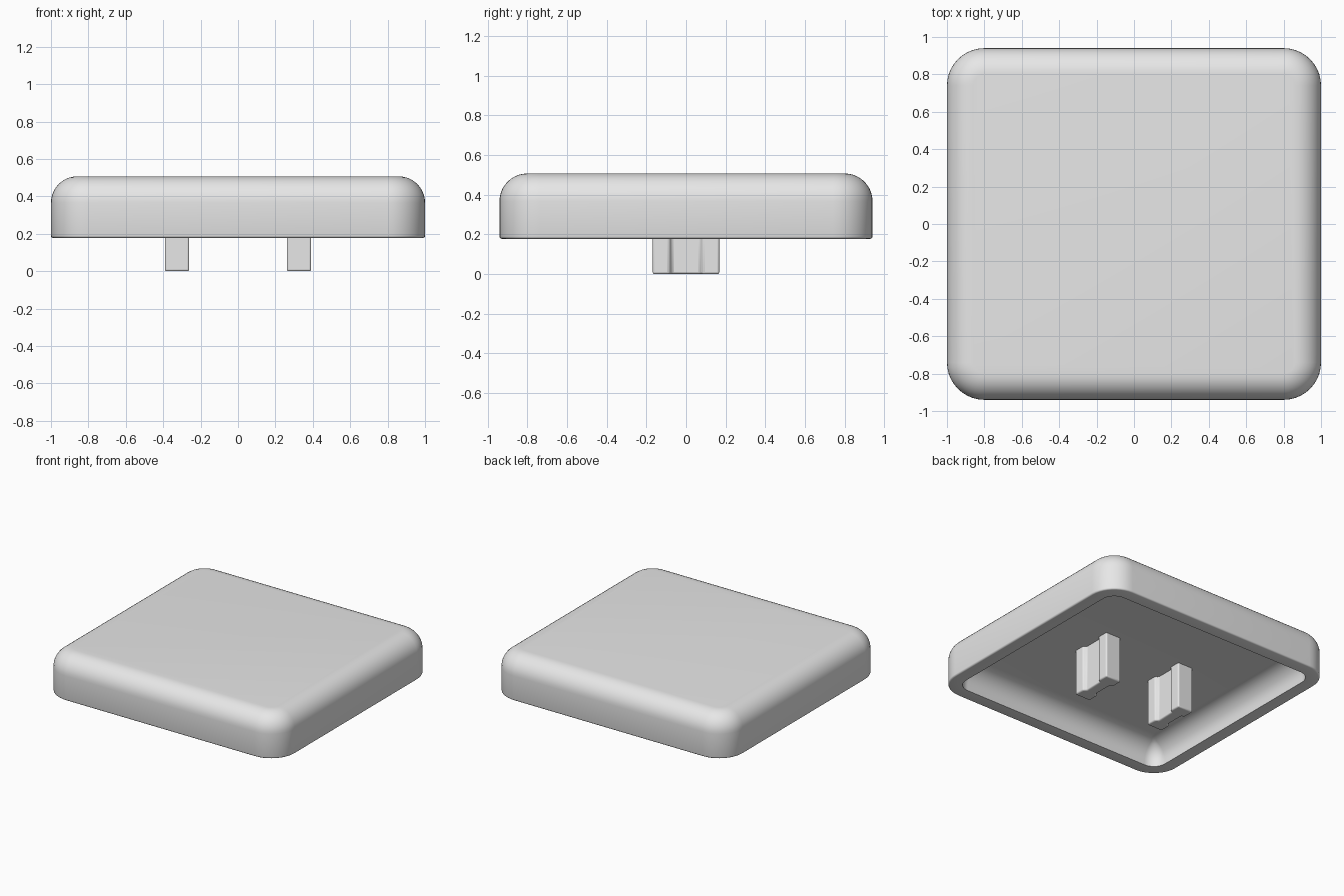
import bpy, bmesh, math

if "Cube" in bpy.data.objects:
    bpy.data.objects.remove(bpy.data.objects["Cube"])

grey = bpy.data.materials.new("grey_plastic")
grey.diffuse_color = (0.8, 0.8, 0.8, 1)
grey.use_nodes = True
grey.node_tree.nodes["Principled BSDF"].inputs["Base Color"].default_value = grey.diffuse_color

HX, HY, R = 1.0, 0.94, 0.2              # cap half sizes and corner radius
BOTTOM, TOP, CEILING = 0.178, 0.507, 0.35
WALL, FILLET, SOFT = 0.1, 0.14, 0.012


def ring(bm, inset, z, segs=10):
    """Rounded rectangle inset from the outer footprint."""
    hx, hy, r = HX - inset, HY - inset, max(R - inset, 0.02)
    verts = []
    for q, (sx, sy) in enumerate([(1, 1), (-1, 1), (-1, -1), (1, -1)]):
        for i in range(segs + 1):
            a = math.radians(90) * (q + i / segs)
            verts.append(bm.verts.new((sx * (hx - r) + r * math.cos(a),
                                       sy * (hy - r) + r * math.sin(a), z)))
    return verts


def finish(bm, name):
    bmesh.ops.recalc_face_normals(bm, faces=bm.faces)
    me = bpy.data.meshes.new(name)
    bm.to_mesh(me)
    bm.free()
    me.materials.append(grey)
    ob = bpy.data.objects.new(name, me)
    bpy.context.collection.objects.link(ob)
    return ob


def smooth(ob):
    bpy.ops.object.select_all(action='DESELECT')
    ob.select_set(True)
    bpy.context.view_layer.objects.active = ob
    bpy.ops.object.shade_smooth_by_angle(angle=math.radians(35))


def arc(radius, steps, start, end):
    for i in range(steps + 1):
        a = math.radians(start + (end - start) * i / steps)
        yield radius * (1 - math.cos(a)), radius * math.sin(a)


# Hollow cap: section runs from the ceiling, down the inner wall, up the outside
section = [(WALL + d, CEILING - FILLET + h) for d, h in arc(FILLET, 10, 90, 0)]
section += [(WALL, BOTTOM)]
section += [(d, BOTTOM + SOFT - h) for d, h in arc(SOFT, 3, 90, 0)]
section += [(d, TOP - FILLET + h) for d, h in arc(FILLET, 10, 0, 90)]
bm = bmesh.new()
rings = [ring(bm, d, z) for d, z in section]
for a, b in zip(rings, rings[1:]):
    for i in range(len(a)):
        j = (i + 1) % len(a)
        bm.faces.new((a[i], a[j], b[j], b[i]))
bm.faces.new(rings[0])
bm.faces.new(rings[-1])
smooth(finish(bm, "cap_shell"))

# Two waisted stems under the cap
half = [(0.065, -0.168), (0.065, -0.085), (0.042, -0.07),
        (0.042, 0.07), (0.065, 0.085), (0.065, 0.168)]
outline = half + [(-x, -y) for x, y in half]
for side, name in ((-1, "left_stem"), (1, "right_stem")):
    bm = bmesh.new()
    base = bm.faces.new([bm.verts.new((side * 0.326 + x, y, 0)) for x, y in outline])
    ext = bmesh.ops.extrude_face_region(bm, geom=[base], use_keep_orig=True)
    for v in ext["geom"]:
        if isinstance(v, bmesh.types.BMVert):
            v.co.z = CEILING + 0.02
    stem = finish(bm, name)
    bev = stem.modifiers.new("soft_edges", 'BEVEL')
    bev.width, bev.segments = 0.01, 3
    bev.limit_method, bev.angle_limit = 'ANGLE', math.radians(30)
    smooth(stem)
